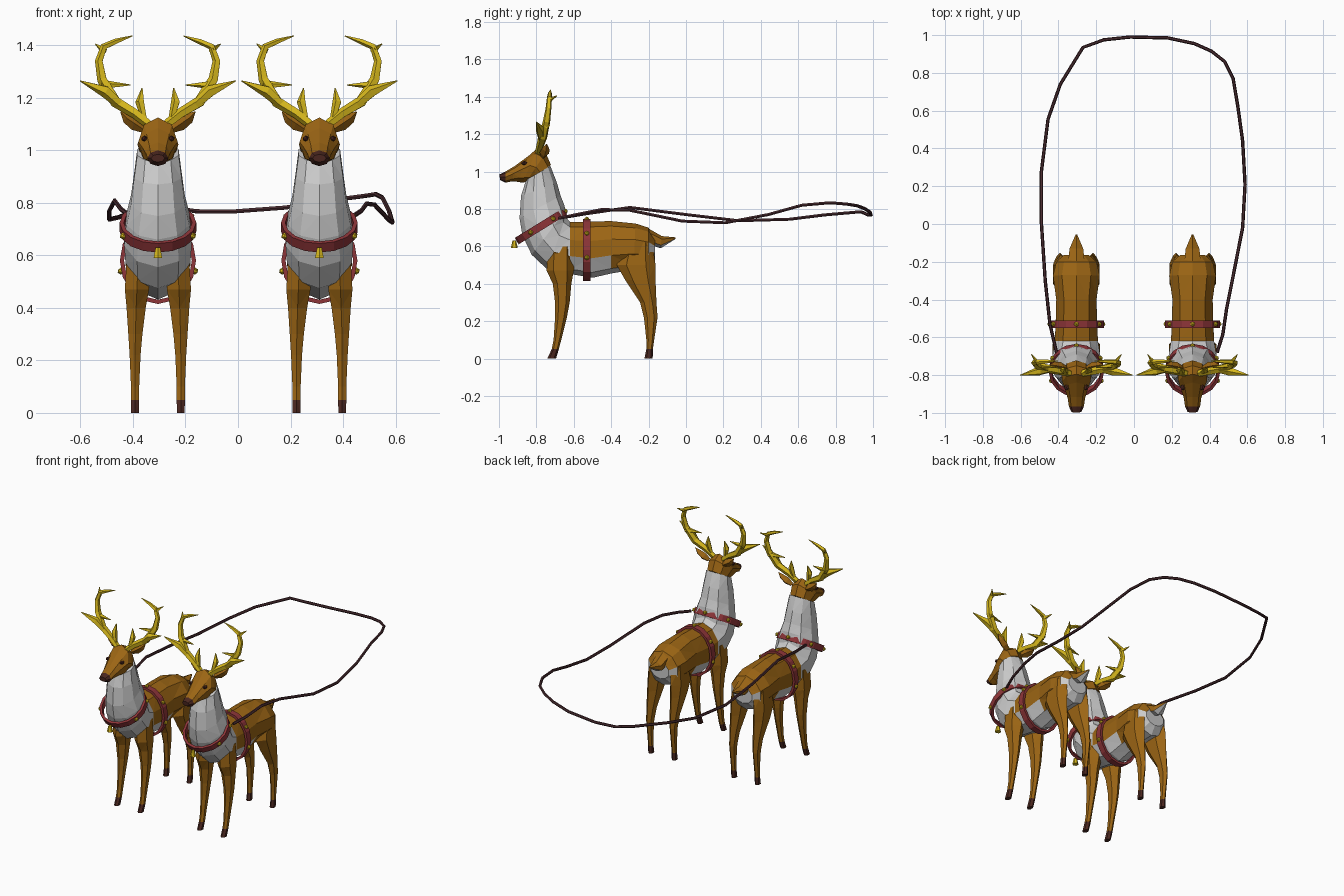
import bpy, bmesh, math
from mathutils import Vector as V, Matrix

if "Cube" in bpy.data.objects:
    bpy.data.objects.remove(bpy.data.objects["Cube"])

DEER_X = (-0.305, 0.31)


def mat(name, r, g, b):
    m = bpy.data.materials.new(name)
    m.diffuse_color = (r, g, b, 1)
    m.use_nodes = True
    m.node_tree.nodes["Principled BSDF"].inputs["Base Color"].default_value = m.diffuse_color
    return m


BROWN = mat("brown_fur", 0.33, 0.13, 0.007)
WHITE = mat("white_fur", 0.75, 0.75, 0.75)
DARK = mat("dark_brown", 0.07, 0.02, 0.014)
GOLD = mat("gold", 0.68, 0.48, 0.012)
RED = mat("red_strap", 0.27, 0.035, 0.04)
REIN = mat("rein_leather", 0.07, 0.025, 0.03)


def part(name, bm, mats, paint=None, xs=DEER_X):
    """Finish a mesh and place one copy per animal."""
    bmesh.ops.recalc_face_normals(bm, faces=bm.faces)
    if paint:
        for f in bm.faces:
            f.material_index = int(paint(f.calc_center_median()))
    bmesh.ops.triangulate(bm, faces=bm.faces)
    me = bpy.data.meshes.new(name)
    bm.to_mesh(me)
    bm.free()
    for m in mats:
        me.materials.append(m)
    for i, x in enumerate(xs):
        ob = bpy.data.objects.new(name + ("_left", "_right")[i] if len(xs) > 1 else name, me)
        ob.location.x = x
        bpy.context.collection.objects.link(ob)


def skin(bm, rings, closed=False):
    """Bridge a series of equal rings; cap the ends unless closed."""
    vs = [[bm.verts.new(p) for p in r] for r in rings]
    n = len(vs[0])
    pairs = list(zip(vs, vs[1:])) + ([(vs[-1], vs[0])] if closed else [])
    for a, b in pairs:
        for i in range(n):
            j = (i + 1) % n
            bm.faces.new((a[i], a[j], b[j], b[i]))
    if not closed:
        bm.faces.new(vs[0])
        bm.faces.new(vs[-1])


def ellipse(c, u, v, n):
    return [c + u * math.cos(2 * math.pi * i / n) + v * math.sin(2 * math.pi * i / n)
            for i in range(n)]


def spine(bm, secs, n):
    """Sections: top y, top z, bottom y, bottom z, half width."""
    rings = []
    for ty, tz, by, bz, w in secs:
        t, b = V((0, ty, tz)), V((0, by, bz))
        rings.append(ellipse((t + b) / 2, (t - b) / 2, V((w, 0, 0)), n))
    skin(bm, rings)


def leg(bm, secs, side):
    """Sections: z, front y, back y, centre x, half width."""
    skin(bm, [ellipse(V((side * x, (a + b) / 2, z)), V((0, (b - a) / 2, 0)), V((w, 0, 0)), 6)
              for z, a, b, x, w in secs])


def tube(bm, pts, side=1, n=5, ref=V((0, 1, 0))):
    """Tapered tube: x, y, z, radius."""
    ps = [V((side * p[0], p[1], p[2])) for p in pts]
    rings = []
    for i, p in enumerate(ps):
        t = (ps[min(i + 1, len(ps) - 1)] - ps[max(i - 1, 0)]).normalized()
        u = t.cross(ref).normalized()
        rings.append(ellipse(p, u * pts[i][3], t.cross(u) * pts[i][3], n))
    skin(bm, rings)


# body, chest and neck
def body_white(c):
    x = abs(c.x)
    chest = c.y < -0.63 and (c.z > 0.64 + 0.93 * (c.y + 0.61) or x < 0.06)
    belly = -0.63 < c.y < -0.40 and c.z < 0.51
    rump = c.y > -0.19 and c.z < 0.62
    return chest or belly or rump or (x < 0.06 and c.z < 0.52)


bm = bmesh.new()
spine(bm, [(-.165, .64, -.165, .53, .07), (-.20, .70, -.20, .475, .112),
           (-.27, .722, -.28, .475, .13), (-.40, .735, -.40, .455, .112),
           (-.53, .732, -.50, .432, .115), (-.62, .73, -.62, .452, .12),
           (-.645, .755, -.74, .475, .13), (-.645, .79, -.825, .555, .135),
           (-.65, .82, -.875, .66, .125), (-.67, .87, -.89, .75, .108),
           (-.69, .94, -.882, .87, .095), (-.725, 1.03, -.855, .955, .083)], 10)
part("body", bm, [BROWN, WHITE], body_white)

# tail, pale underneath
bm = bmesh.new()
spine(bm, [(-.20, .695, -.20, .61, .05), (-.13, .655, -.135, .59, .042),
           (-.055, .648, -.058, .638, .005)], 6)
part("tail", bm, [BROWN, WHITE], lambda c: c.z < 0.625)

# head with dark nose
bm = bmesh.new()
spine(bm, [(-.722, 1.035, -.83, .955, .07), (-.75, 1.10, -.855, .945, .078),
           (-.795, 1.125, -.872, .94, .075), (-.84, 1.085, -.90, .945, .062),
           (-.915, 1.03, -.93, .948, .046), (-.965, 1.0, -.965, .94, .04),
           (-.997, .985, -.995, .955, .026)], 8)
part("head", bm, [BROWN, DARK], lambda c: c.y < -0.96)

# eyes and ears
eyes, ears = bmesh.new(), bmesh.new()
for s in (-1, 1):
    bmesh.ops.create_icosphere(eyes, subdivisions=1, radius=0.016, matrix=Matrix.Translation(
        (s * 0.052, -0.865, 1.045)) @ Matrix.Diagonal((0.8, 1.1, 0.7, 1)))
    tube(ears, [(.055, -.765, 1.08, .014), (.085, -.757, 1.1, .026), (.118, -.75, 1.122, .02),
                (.142, -.745, 1.147, .002)], s, 4)
part("eyes", eyes, [DARK])
part("ears", ears, [BROWN])

# legs with dark hooves
FRONT = [(.60, -.74, -.60, .075, .05), (.47, -.745, -.60, .08, .053), (.40, -.712, -.613, .083, .042),
         (.30, -.70, -.622, .086, .031), (.22, -.70, -.637, .087, .024), (.10, -.708, -.667, .087, .018),
         (.05, -.718, -.68, .087, .018), (0, -.742, -.695, .087, .017)]
HIND = [(.62, -.33, -.18, .07, .05), (.50, -.37, -.163, .083, .046), (.42, -.325, -.163, .085, .04),
        (.30, -.245, -.158, .086, .027), (.22, -.225, -.152, .087, .02), (.10, -.212, -.17, .087, .016),
        (.05, -.212, -.177, .087, .016), (0, -.222, -.178, .087, .017)]
for name, secs in (("front_legs", FRONT), ("hind_legs", HIND)):
    bm = bmesh.new()
    for s in (-1, 1):
        leg(bm, secs, s)
    part(name, bm, [BROWN, DARK], lambda c: c.z < 0.05)

# antlers: main beam and tines
ANTLER = [
    [(.035, -.79, 1.10, .018), (.085, -.78, 1.14, .02), (.16, -.765, 1.185, .023),
     (.212, -.745, 1.27, .02), (.224, -.735, 1.34, .016), (.205, -.73, 1.395, .014),
     (.16, -.728, 1.415, .011), (.097, -.725, 1.436, .002)],
    [(.14, -.77, 1.17, .018), (.20, -.78, 1.225, .024), (.297, -.80, 1.265, .002)],
    [(.212, -.745, 1.25, .019), (.105, -.76, 1.249, .002)],
    [(.052, -.785, 1.12, .012), (.068, -.775, 1.185, .018), (.06, -.765, 1.238, .002)],
    [(.205, -.735, 1.38, .014), (.238, -.69, 1.405, .002)],
]
bm = bmesh.new()
for s in (-1, 1):
    for pts in ANTLER:
        tube(bm, pts, s)
part("antlers", bm, [GOLD])


# straps with gold studs
def strap(name, c, rx, u, studs, width=0.04, thick=0.016, n=16):
    up, X = u.normalized(), V((1, 0, 0))
    r, ax = u.length, X.cross(u.normalized())

    def at(a, off):
        return c + X * (rx + off) * math.cos(a) + up * (r + off) * math.sin(a)
    bm, dots = bmesh.new(), bmesh.new()
    skin(bm, [[at(2 * math.pi * i / n, o) + ax * w * width / 2
               for o, w in ((0, -1), (0, 1), (-thick, 1), (-thick, -1))] for i in range(n)], True)
    part(name, bm, [RED])
    for d in studs:
        bmesh.ops.create_icosphere(dots, subdivisions=1, radius=0.014,
                                   matrix=Matrix.Translation(at(math.radians(d), 0)))
    part(name + "_studs", dots, [GOLD])


strap("girth_strap", V((0, -.53, .58)), .145, V((0, 0, .165)), (90, 33, 147, -14, 194))
strap("collar", V((0, -.775, .708)), .146, V((0, .13, .08)), (90, 30, 150, -25, 205))

# bell hanging on the collar
bm = bmesh.new()
bmesh.ops.create_cone(bm, cap_ends=True, segments=6, radius1=.019, radius2=.01, depth=.04,
                      matrix=Matrix.Translation((0, -.918, .61)))
part("bell", bm, [GOLD])

# reins: one long loop from collar to collar
PATH = [(-.41, -.68, .75), (-.445, -.53, .775), (-.47, -.30, .808), (-.49, 0, .77), (-.49, .28, .737),
        (-.455, .555, .745), (-.39, .74, .768), (-.27, .935, .785), (-.16, .975, .768), (-.02, .99, .767),
        (.18, .985, .782), (.32, .955, .802), (.41, .915, .817), (.48, .86, .826), (.525, .77, .833),
        (.55, .62, .82), (.575, .44, .77), (.588, .21, .726), (.575, -.02, .735), (.52, -.30, .793),
        (.49, -.45, .797), (.47, -.585, .77), (.44, -.68, .75)]
bm = bmesh.new()
tube(bm, [p + (.009,) for p in PATH], 1, 6, V((0, 0, 1)))
part("reins", bm, [REIN], xs=(0,))
